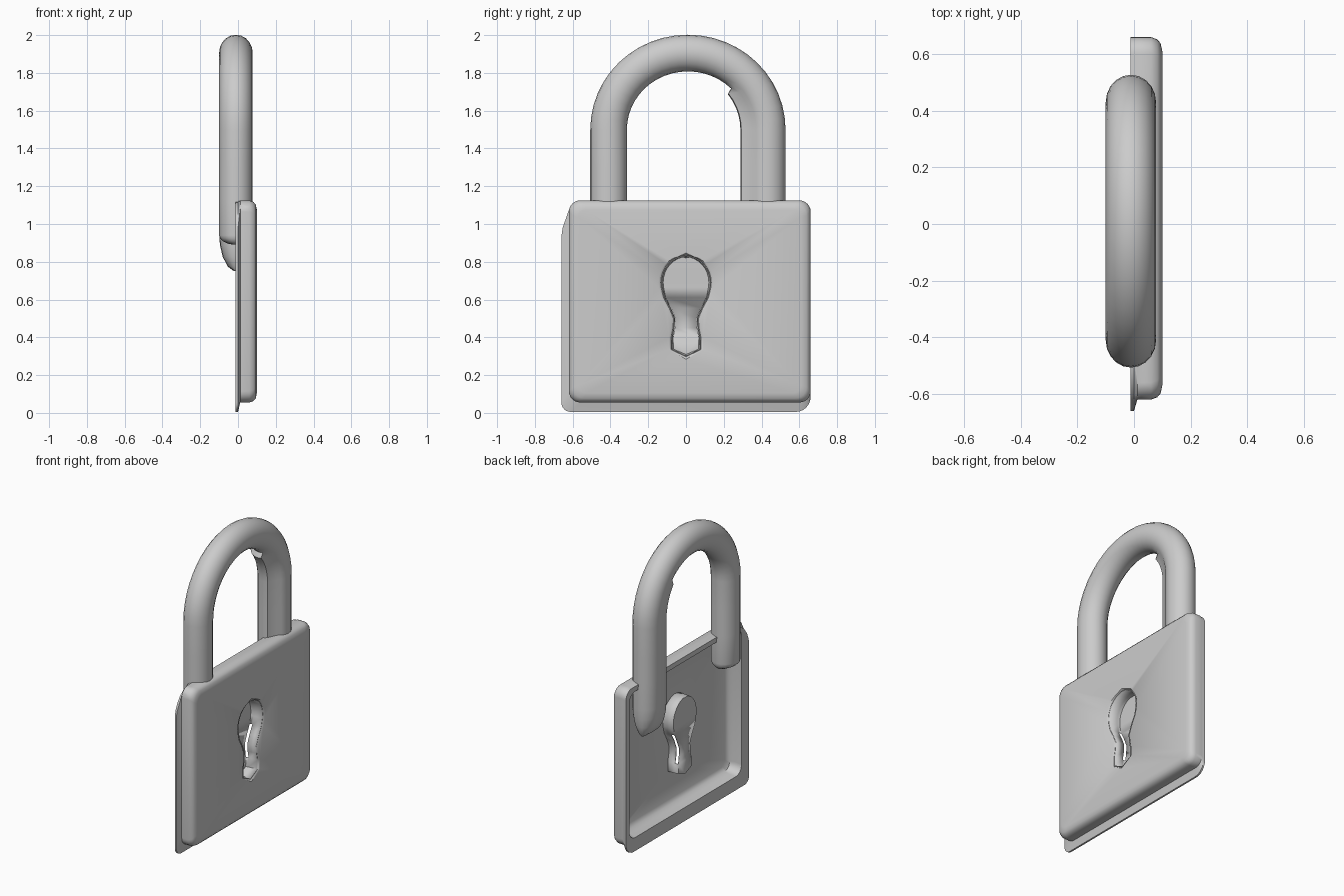
import bpy, bmesh
from math import sin, cos, pi, radians

cube = bpy.data.objects.get("Cube")
if cube:
    bpy.data.objects.remove(cube, do_unlink=True)

grey = bpy.data.materials.new("plain grey")
grey.use_nodes = True
COLOUR = (0.6, 0.6, 0.6, 1)
grey.diffuse_color = COLOUR
grey.node_tree.nodes["Principled BSDF"].inputs["Base Color"].default_value = COLOUR


def finish(bm, name, angle=40):
    bmesh.ops.recalc_face_normals(bm, faces=bm.faces)
    me = bpy.data.meshes.new(name)
    bm.to_mesh(me)
    bm.free()
    ob = bpy.data.objects.new(name, me)
    bpy.context.collection.objects.link(ob)
    me.materials.append(grey)
    bpy.ops.object.select_all(action="DESELECT")
    bpy.context.view_layer.objects.active = ob
    ob.select_set(True)
    bpy.ops.object.shade_smooth_by_angle(angle=radians(angle))
    return ob


def ring(bm, x, outline):
    return [bm.verts.new((x, y, z)) for y, z in outline]


def bridge(bm, a, b):
    n = len(a)
    return [bm.faces.new((a[i], a[(i + 1) % n], b[(i + 1) % n], b[i])) for i in range(n)]


def fill(bm, *loops):
    edges = []
    for lp in loops:
        for i, v in enumerate(lp):
            w = lp[(i + 1) % len(lp)]
            edges.append(bm.edges.get((v, w)) or bm.edges.new((v, w)))
    bmesh.ops.triangle_fill(bm, edges=edges, use_beauty=True, normal=(1, 0, 0))


def rounded(y0, y1, z0, z1, radii, steps=6):
    """Rounded rectangle, corners from top right anticlockwise."""
    corners = [(y1, z1, -1, -1), (y0, z1, 1, -1), (y0, z0, 1, 1), (y1, z0, -1, 1)]
    pts = []
    for k, (y, z, sy, sz) in enumerate(corners):
        r = radii[k]
        for i in range(steps + 1):
            a = (k + i / steps) * pi / 2
            pts.append((y + sy * r + r * cos(a), z + sz * r + r * sin(a)))
    return pts


def plate(inset, r=0.06):
    return rounded(-0.62 + inset, 0.66 - inset, 0.055 + inset, 1.125 - inset, [r] * 4)


def keyhole(grow=0.0):
    """Round head on a waisted, pointed slot."""
    head = [(0.13 * sin(a), 0.69 + 0.14 * cos(a)) for a in (i * pi / 16 for i in range(10))]
    side = head + [(0.115, 0.61), (0.085, 0.555), (0.062, 0.5), (0.065, 0.45),
                   (0.075, 0.4), (0.075, 0.335)]
    half = [(y + grow if y > 0.01 else y, z) for y, z in side]
    half[0] = (0, half[0][1] + grow)
    return half + [(0, 0.3 - grow)] + [(-y, z) for y, z in reversed(half[1:])]


# Body: a shallow tray, open at the rear, with a thin lip around it
bm = bmesh.new()
lip = rounded(-0.66, 0.66, 0.005, 1.12, [0.06, 0.19, 0.05, 0.08])
sections = [(0.082, plate(0.085, 0.04)), (0.065, plate(0.06, 0.05)), (0.03, plate(0.05)),
            (-0.01, plate(0.04)), (-0.012, lip), (0.0, lip), (0.012, plate(0.0)),
            (0.06, plate(0.0)), (0.082, plate(0.008)), (0.094, plate(0.022)),
            (0.1, plate(0.05, 0.04))]
rings = [ring(bm, x, o) for x, o in sections]
for a, b in zip(rings, rings[1:]):
    bridge(bm, a, b)
rim = ring(bm, 0.1, keyhole(0.016))
throat = ring(bm, 0.092, keyhole(0.004))
rear = ring(bm, 0.082, keyhole(0.002))
fill(bm, rings[-1], rim)
fill(bm, rings[0], rear)
bridge(bm, rim, throat)
bridge(bm, throat, rear)
finish(bm, "lock_body")

# Keyhole cup: recess from the front, raised bump at the rear, with split sides
bm = bmesh.new()
cup = [ring(bm, x, keyhole(g)) for x, g in ((0.093, 0.003), (0.03, 0), (0.008, -0.006))]
bridge(bm, cup[0], cup[1])
for f in bridge(bm, cup[1], cup[2]):
    if 0.4 < f.calc_center_median().z < 0.63:
        bm.faces.remove(f)
fill(bm, cup[2])
ob = finish(bm, "keyhole_cup")
shell = ob.modifiers.new("wall", "SOLIDIFY")
shell.thickness = 0.005

# Shackle: oval bar swept along an arch, legs ending at different heights
CY, CZ, RY, RZ = 0.01, 1.5, 0.42, 0.405
path = []                                   # y, z, tangent angle, end scale


def leg(y, end, slope, angle):
    tip = [(end + slope * (1 - cos(t)), sin(t)) for t in (0.15, 0.5, 0.9, 1.25, pi / 2)]
    return [(y, z, angle, s) for z, s in tip] + [(y, z, angle, 1) for z in (1.13, 1.3)]


path += leg(CY + RY, 0.75, 0.2, 0)
for i in range(25):
    a = pi * i / 24
    path.append((CY + RY * cos(a), CZ + RZ * sin(a), a, 1))
path += reversed(leg(CY - RY, 0.89, 0.05, pi))

bm = bmesh.new()
loops = []
for y, z, a, s in path:
    loop = []
    for j in range(20):
        t = 2 * pi * j / 20
        out, depth = 0.097 * cos(t), 0.089 * sin(t)
        # tips taper toward the plate rather than toward the bar's middle
        x = -0.011 + depth * s
        vy = y + out * cos(a) * (0.55 + 0.45 * s)
        vz = z + out * sin(a)
        # the rear half of the left leg is a little wider inside
        if y > 0.3 and out < 0 and depth <= 0.03 and z < 1.75:
            vy -= 0.045 * min(1, -out / 0.05)
        loop.append(bm.verts.new((x, vy, vz)))
    loops.append(loop)
for a, b in zip(loops, loops[1:]):
    bridge(bm, a, b)
bm.faces.new(loops[0])
bm.faces.new(loops[-1])
finish(bm, "shackle", 50)
